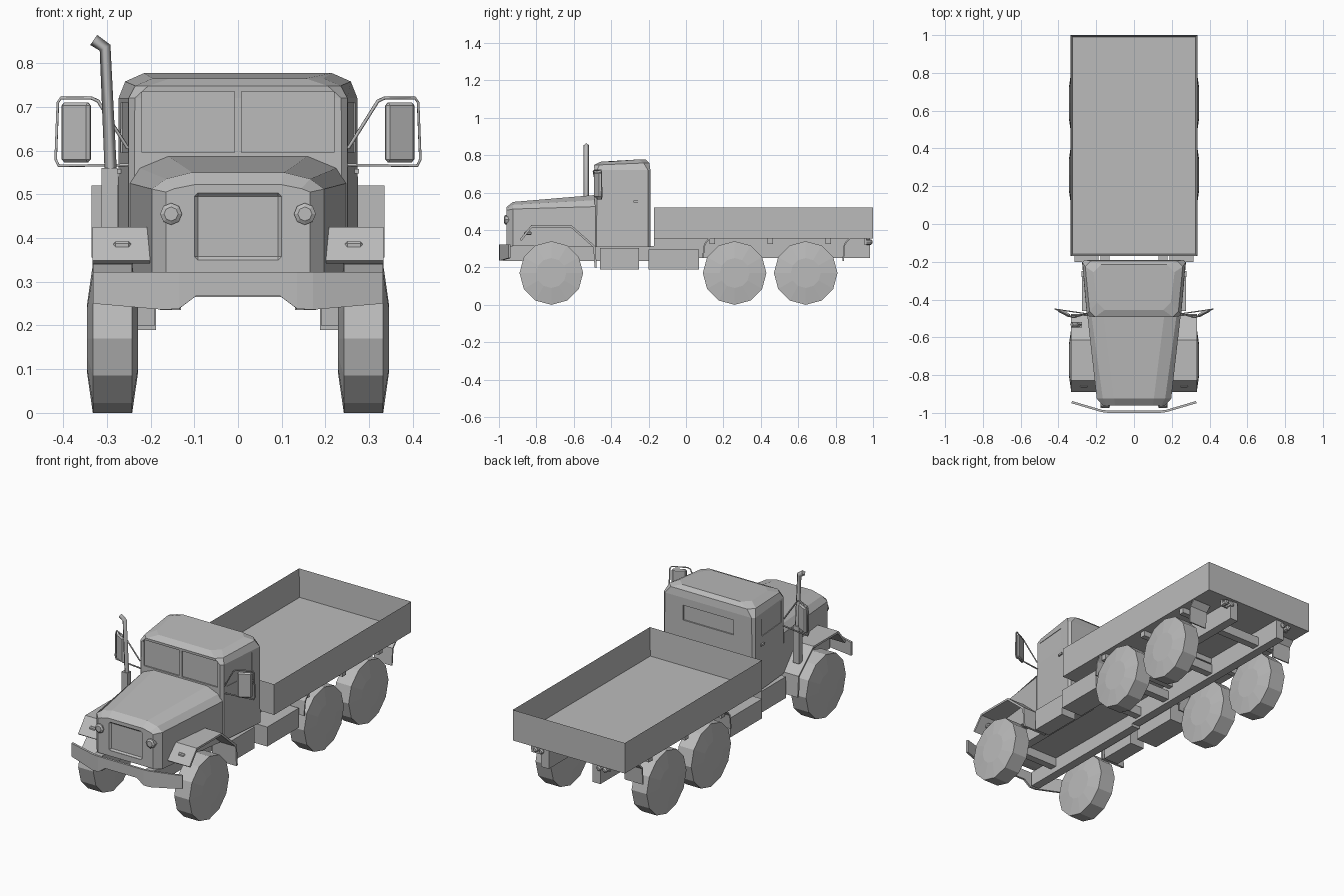
import bpy, bmesh, math
from mathutils import Vector, Matrix

if "Cube" in bpy.data.objects:
    bpy.data.objects.remove(bpy.data.objects["Cube"], do_unlink=True)

GREY = (0.5, 0.5, 0.5, 1)
paint = bpy.data.materials.new("plain_grey")
paint.use_nodes = True
paint.diffuse_color = GREY
paint.node_tree.nodes["Principled BSDF"].inputs["Base Color"].default_value = GREY


def finish(name, bm):
    bmesh.ops.recalc_face_normals(bm, faces=bm.faces)
    me = bpy.data.meshes.new(name)
    bm.to_mesh(me)
    bm.free()
    me.materials.append(paint)
    ob = bpy.data.objects.new(name, me)
    bpy.context.collection.objects.link(ob)
    return ob


def box(name, x, y, z, bevel=0.0, turn=0.0):
    """Box from three (low, high) ranges, turned about its own z axis."""
    bm = bmesh.new()
    bmesh.ops.create_cube(bm, size=1)
    size = [b - a for a, b in (x, y, z)]
    mid = [(a + b) / 2 for a, b in (x, y, z)]
    bmesh.ops.scale(bm, vec=size, verts=bm.verts)
    if bevel:
        bmesh.ops.bevel(bm, geom=bm.edges[:], offset=bevel, segments=1, affect='EDGES')
    bm.transform(Matrix.Translation(mid) @ Matrix.Rotation(turn, 4, 'Z'))
    return finish(name, bm)


def loft(name, rings):
    """Closed skin over rings with equal point counts."""
    bm = bmesh.new()
    rows = [[bm.verts.new(p) for p in ring] for ring in rings]
    n = len(rows[0])
    for a, b in zip(rows, rows[1:]):
        for i in range(n):
            bm.faces.new((a[i], a[(i + 1) % n], b[(i + 1) % n], b[i]))
    bm.faces.new(rows[0])
    bm.faces.new(rows[-1])
    return finish(name, bm)


def sheet(name, row_a, row_b, thick):
    """Bent plate between two rows of points."""
    bm = bmesh.new()
    a = [bm.verts.new(p) for p in row_a]
    b = [bm.verts.new(p) for p in row_b]
    for i in range(len(a) - 1):
        bm.faces.new((a[i], a[i + 1], b[i + 1], b[i]))
    ob = finish(name, bm)
    mod = ob.modifiers.new("thickness", 'SOLIDIFY')
    mod.thickness = thick
    mod.offset = 0
    return ob


def disc(name, centre, axis, sides, profile):
    """Turned part: profile is (offset along axis, radius)."""
    rings = []
    for off, r in profile:
        ring = []
        for i in range(sides):
            t = 2 * math.pi * i / sides
            u, v = r * math.sin(t), r * math.cos(t)
            p = (off, u, v) if axis == 'X' else (u, off, v)
            ring.append(Vector(centre) + Vector(p))
        rings.append(ring)
    return loft(name, rings)


def pipe(name, pts, radius):
    cu = bpy.data.curves.new(name, 'CURVE')
    cu.dimensions = '3D'
    cu.bevel_depth = radius
    cu.bevel_resolution = 0
    cu.use_fill_caps = True
    sp = cu.splines.new('POLY')
    sp.points.add(len(pts) - 1)
    for q, p in zip(sp.points, pts):
        q.co = (*p, 1)
    cu.materials.append(paint)
    ob = bpy.data.objects.new(name, cu)
    bpy.context.collection.objects.link(ob)
    return ob


def cut(target, cutter):
    cutter.hide_render = True
    cutter.hide_viewport = True
    cutter.display_type = 'WIRE'
    mod = target.modifiers.new("recess", 'BOOLEAN')
    mod.operation = 'DIFFERENCE'
    mod.solver = 'EXACT'
    mod.object = cutter


def span(s, a, b):
    return tuple(sorted((s * a, s * b)))


SIDES = ((1, "left"), (-1, "right"))


# Cab: plan outlines with chamfered corners, stacked upwards
def plan(zf, zb, yf, yb, wf, wb, c):
    half = [(wf - c, yf, zf), (wf, yf + c, zf), (wb, yb - c, zb), (wb - c, yb, zb)]
    return half + [(-x, y, z) for x, y, z in reversed(half)]


cab = loft("cab", [plan(.31, .31, -.49, -.19, .25, .275, .012),
                   plan(.72, .72, -.49, -.19, .25, .273, .014),
                   plan(.748, .758, -.492, -.196, .235, .258, .03),
                   plan(.765, .777, -.455, -.215, .195, .215, .04)])
for s, side in SIDES:
    cut(cab, box("windscreen_cutter_" + side, span(s, .008, .22), (-.51, -.483), (.595, .735)))
    cut(cab, box("side_window_cutter_" + side, (s * .264 - .007, s * .264 + .007),
                 (-.455, -.265), (.595, .71), turn=-s * .08))
cut(cab, box("rear_window_cutter", (-.15, .15), (-.197, -.17), (.6, .68)))


# Hood: cross-sections from cab to nose
def arch(y, pts):
    return [(x, y, z) for x, z in pts] + [(-x, y, z) for x, z in reversed(pts)]


hood = loft("hood", [
    arch(-.485, [(.247, .31), (.247, .525), (.225, .56), (.16, .587)]),
    arch(-.925, [(.197, .315), (.197, .512), (.165, .535), (.105, .55)]),
    arch(-.96, [(.165, .32), (.165, .505), (.145, .513), (.1, .522)])])
cut(hood, box("grille_cutter", (-.1, .1), (-1, -.95), (.35, .503), bevel=.008))

# Cargo bed: hollowed box
bm = bmesh.new()
bmesh.ops.create_cube(bm, size=1)
bm.transform(Matrix.Translation((0, .415, .4375)) @ Matrix.Diagonal((.67, 1.17, .165, 1)))
top = max(bm.faces, key=lambda f: f.calc_center_median().z)
bmesh.ops.inset_region(bm, faces=[top], thickness=.014)
bmesh.ops.translate(bm, vec=(0, 0, -.15), verts=top.verts)
finish("cargo_bed", bm)

# Bumper: swept and notched plate
cols = [(.095, -.994, .268), (.135, -.994, .238), (.17, -.99, .236), (.33, -.943, .25)]
cols = [(-x, y, z) for x, y, z in reversed(cols)] + cols
sheet("front_bumper", [(x, y, .322) for x, y, z in cols], cols, .012)

# Chassis cross members
for i, y in enumerate((-.8, -.12, .1, .45, .82)):
    box("cross_member_%d" % i, (-.16, .16), (y - .02, y + .02), (.265, .315))
for i, y in enumerate((.14, .45, .76)):
    box("bed_bearer_%d" % i, (-.32, .32), (y - .015, y + .015), (.325, .358))

fender_path = [(-.885, .345), (-.825, .42), (-.615, .42), (-.49, .31), (-.483, .2)]
flaps = {"front": [(.09, .25), (.1, .325), (.125, .355)],
         "rear": [(.84, .235), (.848, .325), (.875, .355)]}

for s, side in SIDES:
    # Chassis rails and side boxes
    box("chassis_rail_" + side, span(s, .13, .178), (-.975, -.17), (.235, .315))
    box("rear_rail_" + side, span(s, .13, .178), (-.17, .985), (.25, .358))
    box("step_box_" + side, span(s, .187, .275), (-.46, -.25), (.19, .305))
    box("tank_box_" + side, span(s, .187, .315), (-.2, .07), (.19, .295))

    # Wheels
    for i, y in enumerate((-.72, .26, .64)):
        disc("wheel_%s_%d" % (side, i), (s * .287, y, .17), 'X', 12,
             [(-.058, .08), (-.045, .17), (.045, .17), (.058, .08)])

    # Fenders and mud flaps
    sheet("front_fender_" + side, [(s * .19, y, z) for y, z in fender_path],
          [(s * .333, y, z) for y, z in fender_path], .012)
    for end, path in flaps.items():
        sheet("mud_flap_%s_%s" % (end, side), [(s * .225, y, z) for y, z in path],
              [(s * .333, y, z) for y, z in path], .008)

    # Lamps
    disc("headlight_" + side, (s * .153, -.955, .455), 'Y', 8,
         [(.02, .025), (-.012, .025), (-.018, .016)])
    box("marker_lamp_" + side, span(s, .245, .285), (-.865, -.825), (.373, .392), bevel=.005)
    for i, x in enumerate((.172, .207)):
        disc("tail_lamp_%s_%d" % (side, i), (s * x, .975, .335), 'Y', 8,
             [(-.015, .008), (-.01, .014), (.015, .014), (.021, .008)])
    box("tail_lamp_mount_" + side, span(s, .16, .22), (.955, .965), (.32, .358))

    # Mirrors on wire frames
    box("mirror_" + side, span(s, .333, .407), (-.48, -.462), (.573, .71), bevel=.007, turn=s * .49)
    pipe("mirror_frame_" + side,
         [(s * x, y, z) for x, y, z in
          [(.252, -.475, .605), (.32, -.495, .713), (.335, -.49, .72), (.405, -.455, .72),
           (.412, -.452, .71), (.417, -.45, .58), (.41, -.452, .565), (.25, -.475, .567)]], .004)

    # Door sill and handle
    box("door_handle_" + side, span(s, .262, .277), (-.28, -.25), (.548, .558))

# Exhaust stack on the right
box("exhaust_muffler", (-.312, -.276), (-.548, -.518), (.36, .56))
pipe("exhaust_stack", [(-.291, -.533, .55), (-.304, -.533, .835), (-.33, -.533, .853)], .014)
